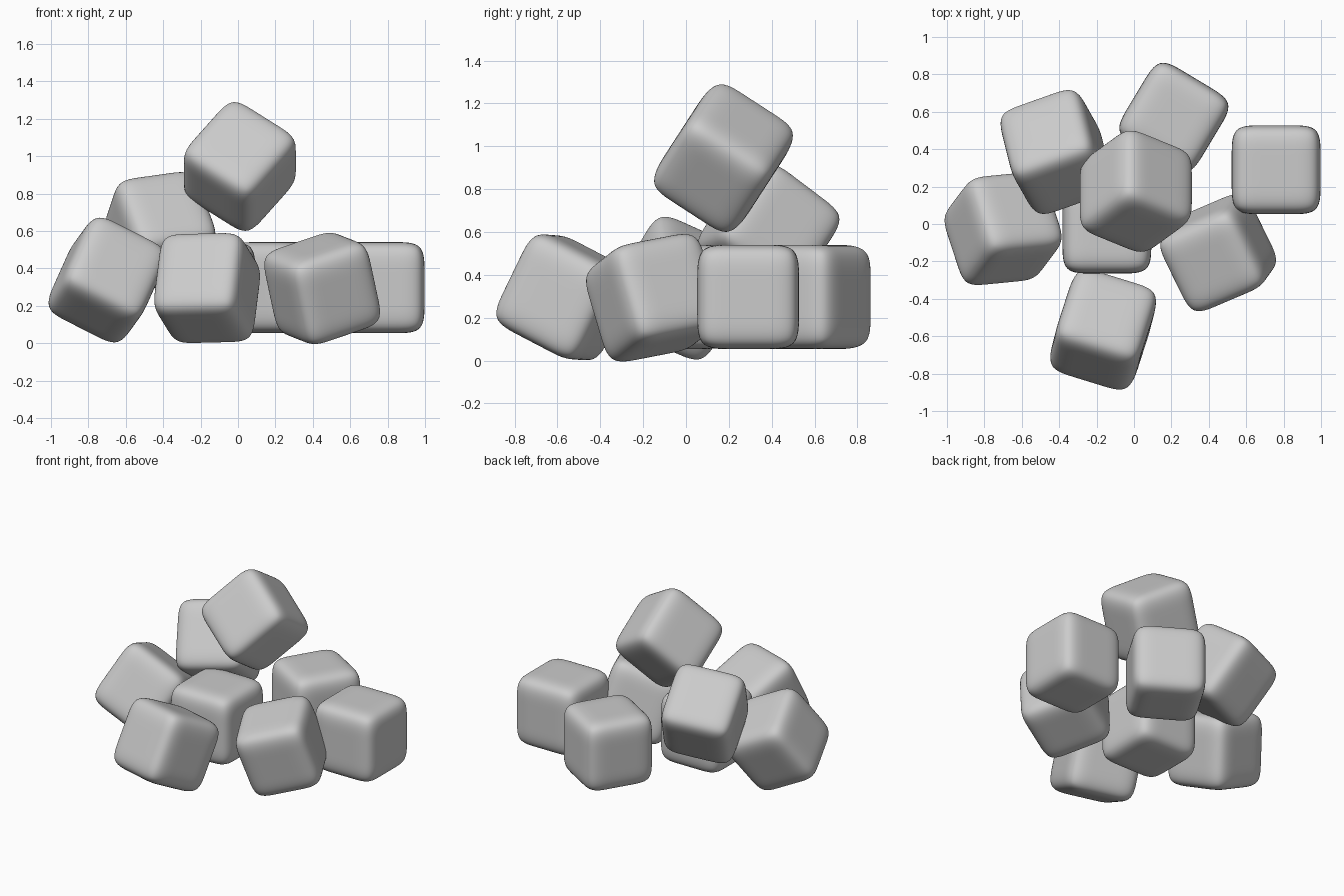
import bpy, bmesh
from mathutils import Vector, Matrix

if "Cube" in bpy.data.objects:
    bpy.data.objects.remove(bpy.data.objects["Cube"])

SIZE = (0.475, 0.475, 0.487)


def soft_cube(name, centre, x_axis=(1, 0, 0), z_axis=(0, 0, 1)):
    """Rounded cube whose local x and z point along the given directions."""
    z = Vector(z_axis).normalized()
    x = Vector(x_axis)
    x = (x - z * x.dot(z)).normalized()
    y = z.cross(x)
    rot = Matrix((x, y, z)).transposed().to_4x4()

    mesh = bpy.data.meshes.new(name)
    bm = bmesh.new()
    bmesh.ops.create_cube(bm, size=1.0)
    bmesh.ops.subdivide_edges(bm, edges=bm.edges[:], cuts=2, use_grid_fill=True)
    bmesh.ops.scale(bm, vec=SIZE, verts=bm.verts[:])
    for f in bm.faces:
        f.smooth = True
    bm.to_mesh(mesh)
    bm.free()

    obj = bpy.data.objects.new(name, mesh)
    bpy.context.collection.objects.link(obj)
    obj.matrix_world = Matrix.Translation(centre) @ rot
    sub = obj.modifiers.new("Rounding", "SUBSURF")
    sub.levels = sub.render_levels = 3
    return obj


# cubes lying flat on the base
soft_cube("cube_right", (0.76, 0.29, 0.297))
soft_cube("cube_middle", (-0.145, -0.027, 0.297))
soft_cube("cube_back", (0.213, 0.57, 0.297), x_axis=(0.857, -0.515, 0))

# tilted cubes around the pile
soft_cube("cube_front", (-0.165, -0.565, 0.295),
          x_axis=(0.95, -0.29, 0.03), z_axis=(0.11, 0.43, 0.89))
soft_cube("cube_front_right", (0.45, -0.153, 0.293),
          x_axis=(0.88, 0.38, 0.28), z_axis=(-0.2, -0.28, 0.94))
soft_cube("cube_left", (-0.70, -0.025, 0.338),
          x_axis=(0.9, 0.1, -0.43), z_axis=(0.36, 0.48, 0.80))

# upper cubes
soft_cube("cube_back_left", (-0.417, 0.385, 0.60),
          x_axis=(0.93, 0.33, 0.13), z_axis=(-0.30, 0.53, 0.80))
soft_cube("cube_top", (0.01, 0.175, 0.945),
          x_axis=(0.80, -0.327, -0.504), z_axis=(0.60, 0.436, 0.672))
